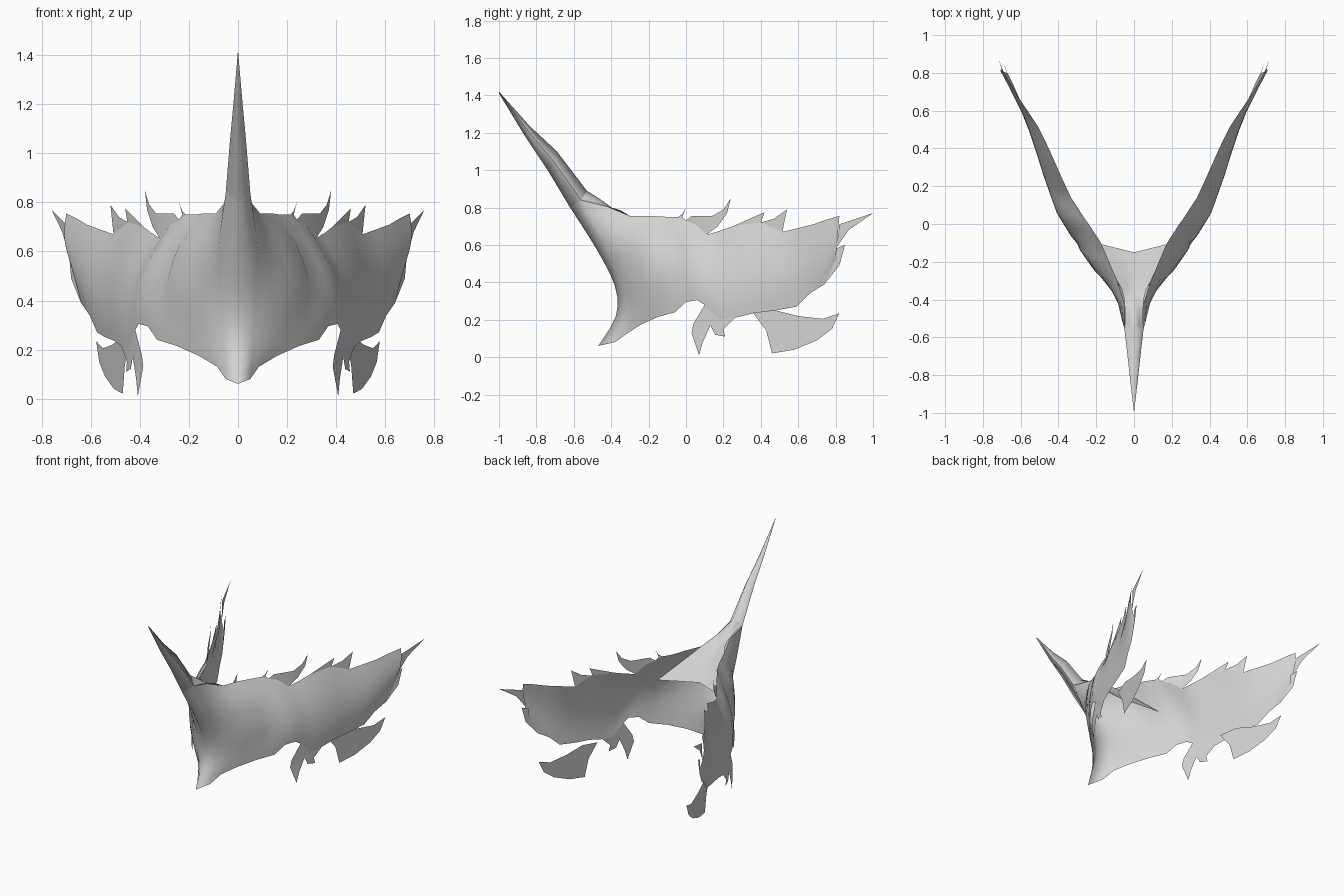
import bpy, bmesh, math

if "Cube" in bpy.data.objects:
    bpy.data.objects.remove(bpy.data.objects["Cube"])

grey = bpy.data.materials.new("pale_grey")
grey.diffuse_color = (0.65, 0.65, 0.65, 1)
grey.use_nodes = True
grey.node_tree.nodes["Principled BSDF"].inputs["Base Color"].default_value = grey.diffuse_color


def table(y, pts):
    """Piecewise linear lookup."""
    for (a, va), (b, vb) in zip(pts, pts[1:]):
        if y <= b:
            return va + (vb - va) * (y - a) / (b - a)
    return pts[-1][1]


# Half width of the shell along its top and bottom edges
TOP = [(-.18, .14), (-.1, .175), (0, .24), (.11, .32), (.24, .38), (.42, .46),
       (.54, .52), (.65, .60), (.82, .70), (1, .76)]
BOT = [(-.06, .33), (.06, .405), (.25, .47), (.58, .57), (.74, .64), (.82, .68), (1, .74)]


def spline(pts, steps):
    """Catmull-Rom through a list of points."""
    out = []
    p = [pts[0]] + list(pts) + [pts[-1]]
    for i in range(1, len(p) - 2):
        for s in range(steps):
            t = s / steps
            out.append(tuple(.5 * (2 * b + (c - a) * t + (2 * a - 5 * b + 4 * c - d) * t * t
                                   + (3 * b - a - 3 * c + d) * t ** 3)
                             for a, b, c, d in zip(p[i - 1], p[i], p[i + 1], p[i + 2])))
    return out + [tuple(pts[-1])]


def loft(bm, cols):
    """Quads between neighbouring columns, facing outward."""
    vs = [[bm.verts.new(c) for c in col] for col in cols]
    for a, b in zip(vs, vs[1:]):
        for j in range(len(a) - 1):
            bm.faces.new((a[j], b[j], b[j + 1], a[j + 1]))


def shard(bm, outline, width):
    """Flat jagged piece from a side outline, with x given by a function of y."""
    f = bm.faces.new([bm.verts.new((width(y), y, z)) for y, z in outline])
    f.normal_update()
    if f.normal.x < 0:
        f.normal_flip()
    bmesh.ops.triangulate(bm, faces=[f])


def finish(name, bm):
    bmesh.ops.remove_doubles(bm, verts=bm.verts, dist=.0005)
    me = bpy.data.meshes.new(name)
    bm.to_mesh(me)
    bm.free()
    me.materials.append(grey)
    ob = bpy.data.objects.new(name, me)
    bpy.context.collection.objects.link(ob)
    m = ob.modifiers.new("mirror", 'MIRROR')
    m.use_clip = True
    m.merge_threshold = .001
    bpy.ops.object.select_all(action='DESELECT')
    ob.select_set(True)
    bpy.context.view_layer.objects.active = ob
    bpy.ops.object.shade_smooth_by_angle(angle=math.radians(60))


# Front shell: columns from chin edge to top edge, centre outward
front = [
    [(0, -.47, .06), (0, -.375, .22), (0, -.38, .38), (0, -.48, .58), (0, -.62, .80)],
    [(.05, -.38, .08), (.06, -.335, .22), (.07, -.35, .38), (.08, -.43, .60), (.05, -.56, .84)],
    [(.085, -.31, .13), (.12, -.29, .25), (.14, -.31, .42), (.115, -.36, .62), (.05, -.42, .805)],
    [(.16, -.24, .175), (.20, -.23, .30), (.215, -.24, .45), (.175, -.27, .63), (.09, -.30, .755)],
    [(.25, -.15, .215), (.28, -.13, .35), (.285, -.14, .48), (.24, -.16, .62), (.14, -.18, .755)],
]
cols = [spline(c, 3) for c in front]
R = len(cols[0]) - 1

# Wing shell: bottom (y, z) and top (y, z) of each column
wing = [
    (-.06, .24, -.10, .75), (0, .295, -.04, .75), (.03, .30, 0, .73), (.06, .305, .05, .71),
    (.10, .28, .11, .655), (.18, .20, .18, .675), (.26, .21, .25, .70), (.36, .235, .40, .72),
    (.48, .25, .515, .67), (.59, .27, .60, .69), (.66, .34, .68, .71),
    (.74, .39, .75, .735), (.80, .52, .82, .755),
]
for yb, zb, yt, zt in wing:
    col = []
    for j in range(R + 1):
        t = j / R
        y = yb + (yt - yb) * t
        x0, x1 = table(yb, BOT), table(yt, TOP)
        x = x0 + (x1 - x0) * t ** 1.5 + .025 * math.sin(math.pi * t)
        col.append((x, y, zb + (zt - zb) * t))
    cols.append(col)
bm = bmesh.new()
loft(bm, cols)
finish("mask_shell", bm)

# Jagged spikes on the top and rear edges
bm = bmesh.new()
for outline in (
    [(-.04, .75), (-.02, .765), (0, .80), (-.02, .75), (0, .73)],
    [(0, .73), (.03, .755), (.14, .755), (.20, .79), (.24, .85), (.22, .77),
     (.17, .70), (.11, .655), (.05, .71)],
    [(.25, .70), (.42, .775), (.40, .72)],
    [(.40, .72), (.47, .74), (.54, .79), (.515, .67)],
    [(.815, .66), (.82, .71), (1, .77), (.87, .68), (.80, .58)],
):
    shard(bm, outline, lambda y: table(y, TOP))
shard(bm, [(.74, .39), (.82, .49), (.85, .60), (.80, .58), (.80, .52)], lambda y: table(y, BOT))
finish("edge_spikes", bm)

# Hooked fin and rear blade under the wing
bm = bmesh.new()
shard(bm, [(.10, .28), (.04, .18), (.03, .13), (.07, .01), (.09, .08), (.13, .17), (.155, .12),
           (.21, .11), (.20, .15), (.26, .21), (.18, .20)], lambda y: table(y, BOT))
finish("hooked_fin", bm)
bm = bmesh.new()
shard(bm, [(.36, .235), (.43, .14), (.46, .02), (.58, .04), (.70, .09), (.78, .15), (.82, .235),
           (.73, .205), (.60, .22), (.48, .25)], lambda y: .47 + .3 * (y - .46))
finish("rear_blade", bm)

# Horn: front, side and back lines meeting at the tip
bm = bmesh.new()
loft(bm, [
    [(0, -.62, .80), (0, -.74, 1.0), (0, -.86, 1.18), (0, -1, 1.41)],
    [(.05, -.56, .84), (.033, -.71, 1.05), (.018, -.845, 1.21), (0, -1, 1.42)],
    [(0, -.53, .89), (0, -.69, 1.10), (0, -.835, 1.235), (0, -1, 1.42)],
])
finish("horn", bm)

# Bridge: valley running back from the horn between the wings
bm = bmesh.new()
ridge = [(0, -.53, .89), (0, -.41, .81), (0, -.30, .71), (0, -.15, .58)]
sides = [(.05, -.56, .84), (.05, -.42, .805), (.09, -.30, .755), (.28, -.08, .55)]
mids = [tuple((p + q) / 2 for p, q in zip(a, b)) for a, b in zip(ridge, sides)]
loft(bm, [spline(c, 3) for c in (sides, mids, ridge)])
for f in bm.faces:
    f.normal_update()
    if f.normal.z < 0:
        f.normal_flip()
finish("bridge", bm)
